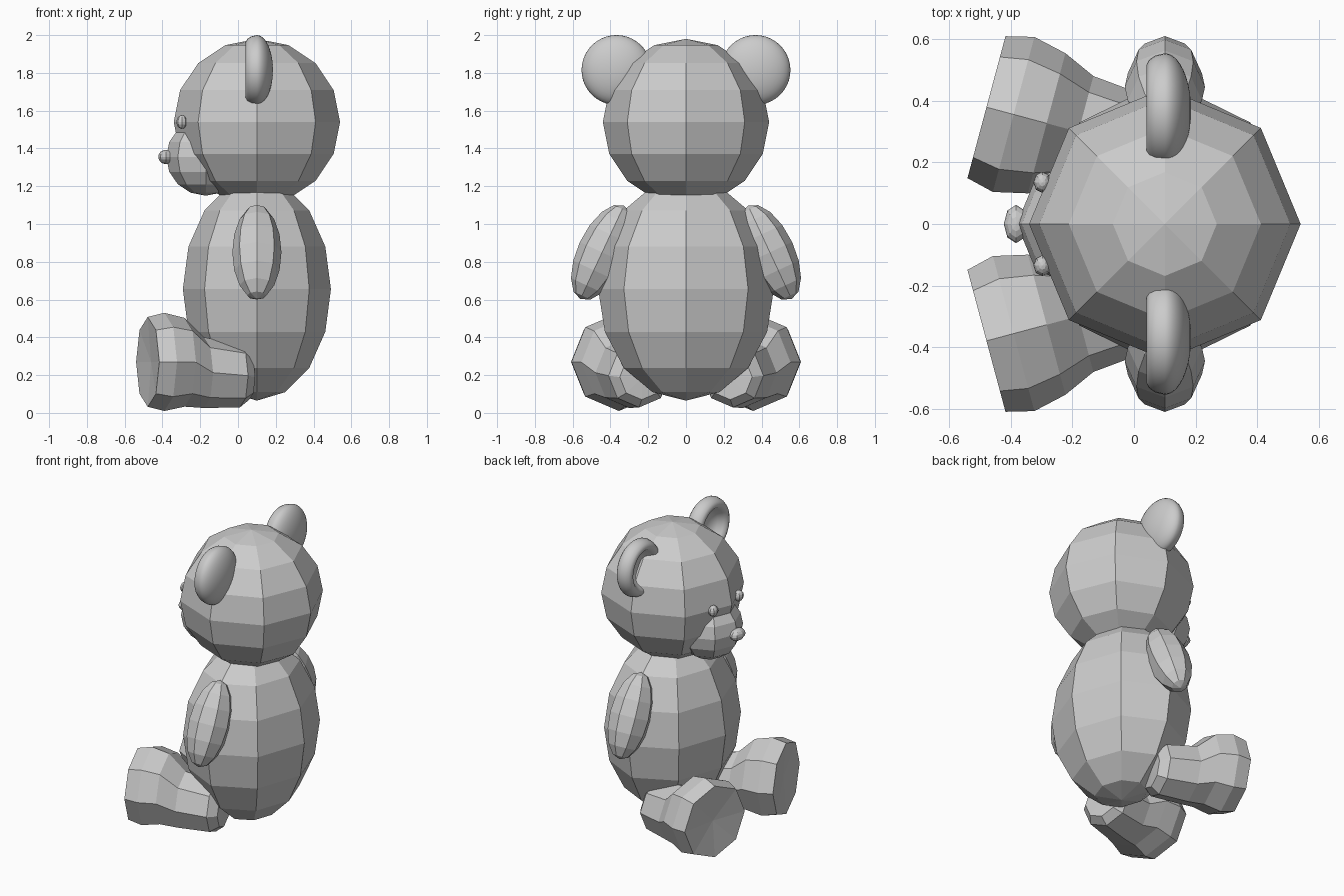
import bpy, bmesh
from math import sin, cos, pi, radians
from mathutils import Vector, Matrix

if "Cube" in bpy.data.objects:
    bpy.data.objects.remove(bpy.data.objects["Cube"])


def finish(bm, name, smooth=False):
    bmesh.ops.recalc_face_normals(bm, faces=bm.faces)
    me = bpy.data.meshes.new(name)
    bm.to_mesh(me)
    bm.free()
    for p in me.polygons:
        p.use_smooth = smooth
    ob = bpy.data.objects.new(name, me)
    bpy.context.collection.objects.link(ob)
    return ob


def ball(name, loc, size, tilt=0.0):
    # Faceted 8 x 8 ellipsoid, tilted about x
    bm = bmesh.new()
    bmesh.ops.create_uvsphere(bm, u_segments=8, v_segments=8, radius=1)
    m = (Matrix.Translation(loc) @ Matrix.Rotation(radians(tilt), 4, 'X')
         @ Matrix.Diagonal((*size, 1)))
    bm.transform(m)
    return finish(bm, name)


def loft(name, rings, sides, u, start, end, smooth=False):
    # Rings of (centre, radius) spanned by u and z, closed by fans to two points
    bm = bmesh.new()
    z = Vector((0, 0, 1))
    loops = []
    for c, r in rings:
        loops.append([bm.verts.new(Vector(c) + r * (cos(2 * pi * i / sides) * u + sin(2 * pi * i / sides) * z))
                      for i in range(sides)])
    for a, b in zip(loops, loops[1:]):
        for i in range(sides):
            j = (i + 1) % sides
            bm.faces.new((a[i], a[j], b[j], b[i]))
    for tip, loop in ((start, loops[0]), (end, loops[-1])):
        v = bm.verts.new(tip)
        for i in range(sides):
            bm.faces.new((v, loop[i], loop[(i + 1) % sides]))
    return finish(bm, name, smooth)


# Torso, head and face
ball("body", (0.1, 0, 0.655), (0.392, 0.465, 0.59))
ball("head", (0.1, 0, 1.54), (0.44, 0.44, 0.44))
ball("muzzle", (-0.17, 0, 1.355), (0.21, 0.21, 0.205))
ball("nose", (-0.382, 0, 1.355), (0.04, 0.062, 0.038))

# Leg rings: x along the axis, radius, centre height
LEG = [(-0.478, 0.238, 0.27), (-0.39, 0.26, 0.27), (-0.283, 0.235, 0.268),
       (-0.18, 0.187, 0.213), (0.01, 0.168, 0.197), (0.06, 0.12, 0.19)]

# Ear profile: domed back, rounded rim, hollow front (x, radius)
EAR = [(0.1 + 0.085 * cos(t * pi / 20), 0.185 * sin(t * pi / 20)) for t in range(1, 11)]
EAR += [(0.07, 0.178), (0.05, 0.165), (0.04, 0.147), (0.043, 0.13),
        (0.06, 0.115), (0.09, 0.095), (0.115, 0.06)]

for s, side in ((-1, "right"), (1, "left")):
    ball(side + "_eye", (-0.297, s * 0.135, 1.54), (0.029, 0.034, 0.036))
    ball(side + "_arm", (0.1, s * 0.444, 0.85), (0.13, 0.13, 0.273), s * 25)

    # Splayed leg with a wide foot and slightly dished sole
    def axis(x, h):
        return Vector((x, s * (0.355 - 0.268 * (x + 0.39)), h))
    u = Vector((s * sin(radians(15)), cos(radians(15)), 0))
    loft(side + "_leg", [(axis(x, h), r) for x, r, h in LEG], 8, u,
         axis(-0.46, 0.27), axis(0.065, 0.19))

    # Smooth cupped ear
    c = (s * 0.368, 1.815)
    loft(side + "_ear", [((x, *c), r) for x, r in EAR], 40, Vector((0, 1, 0)),
         (0.185, *c), (0.122, *c), True)
